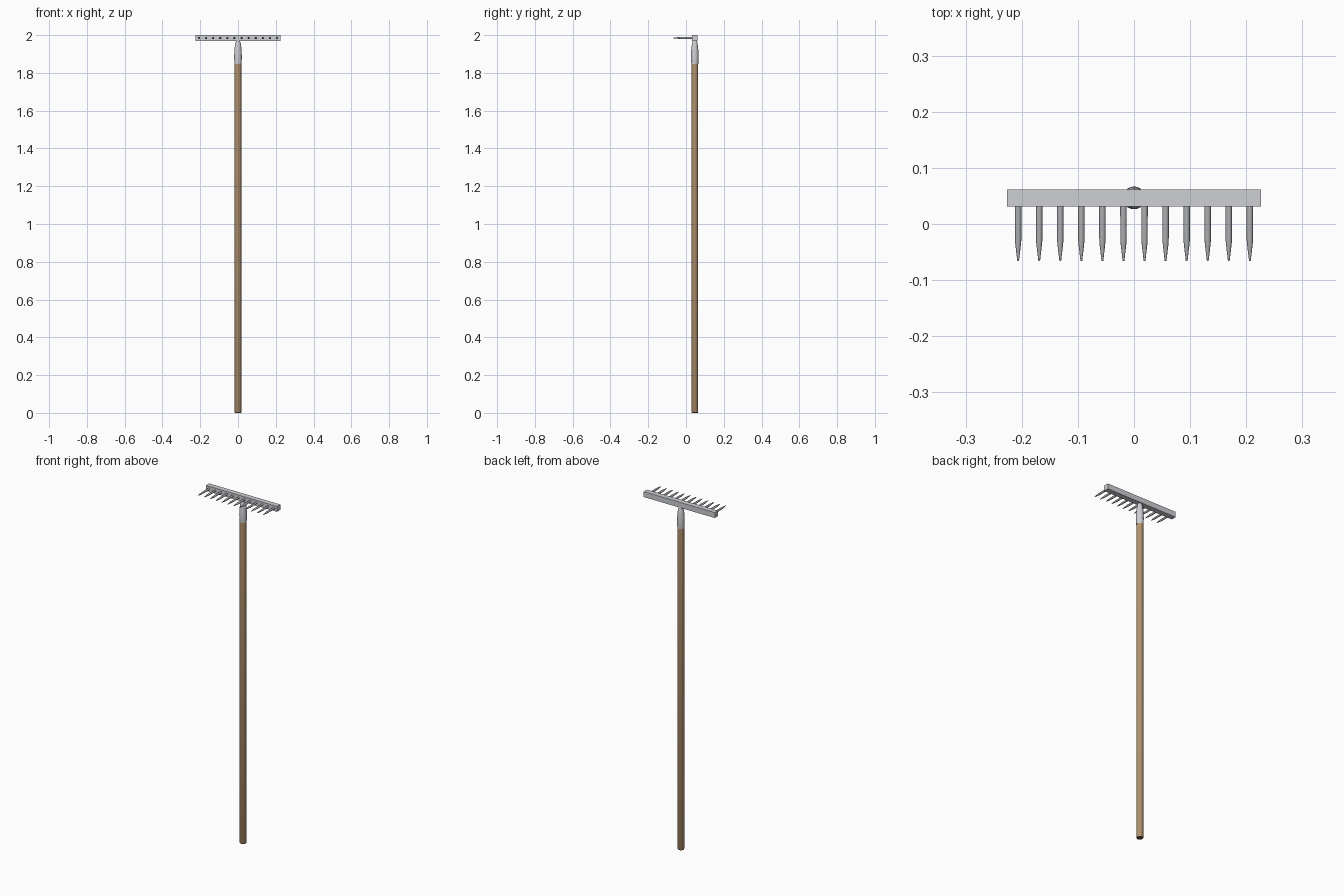
import bpy, bmesh, math
from mathutils import Matrix

if "Cube" in bpy.data.objects:
    bpy.data.objects.remove(bpy.data.objects["Cube"])

CY = 0.0465  # depth of the handle axis


def material(name, rgb):
    m = bpy.data.materials.new(name)
    m.diffuse_color = (*rgb, 1)
    m.use_nodes = True
    m.node_tree.nodes["Principled BSDF"].inputs["Base Color"].default_value = m.diffuse_color
    return m


wood = material("brown wood", (0.45, 0.29, 0.155))
dark_wood = material("dark wood end", (0.12, 0.075, 0.045))
steel = material("light steel", (0.62, 0.63, 0.66))
dark_steel = material("tine steel", (0.43, 0.435, 0.455))


def finish(name, bm, mat, smooth=True):
    bmesh.ops.recalc_face_normals(bm, faces=bm.faces)
    me = bpy.data.meshes.new(name)
    bm.to_mesh(me)
    bm.free()
    me.materials.append(mat)
    ob = bpy.data.objects.new(name, me)
    bpy.context.collection.objects.link(ob)
    if smooth:
        bpy.ops.object.select_all(action='DESELECT')
        ob.select_set(True)
        bpy.context.view_layer.objects.active = ob
        bpy.ops.object.shade_smooth_by_angle(angle=math.radians(40))
    return ob


def lathe(bm, profile, sides, matrix):
    # rings of (radius, height) joined into a capped solid
    rings = []
    for r, h in profile:
        rings.append([bm.verts.new(matrix @ Matrix.Translation((
            r * math.cos(2 * math.pi * i / sides),
            r * math.sin(2 * math.pi * i / sides), h)).to_translation())
            for i in range(sides)])
    for a, b in zip(rings, rings[1:]):
        for i in range(sides):
            j = (i + 1) % sides
            bm.faces.new((a[i], a[j], b[j], b[i]))
    bm.faces.new(rings[0][::-1])
    bm.faces.new(rings[-1])


axis = Matrix.Translation((0, CY, 0))

# long wooden handle with a slightly eased, dark bottom end
bm = bmesh.new()
lathe(bm, [(0.0155, 0), (0.018, 0.004), (0.018, 1.88)], 32, axis)
handle = finish("handle", bm, wood)
handle.data.materials.append(dark_wood)
for p in handle.data.polygons:
    if p.center.z < 0.003:
        p.material_index = 1

# metal socket that tapers into the head
bm = bmesh.new()
lathe(bm, [(0.0185, 1.848), (0.0198, 1.868), (0.0202, 1.885), (0.0195, 1.91),
           (0.0175, 1.935), (0.0145, 1.955), (0.011, 1.967), (0.01, 1.98)], 32, axis)
finish("socket", bm, steel)

# square head bar
bm = bmesh.new()
bmesh.ops.create_cube(bm, size=1, matrix=Matrix.Translation((0, CY, 1.9845))
                      @ Matrix.Diagonal((0.452, 0.03, 0.031, 1)))
finish("head_bar", bm, steel, smooth=False)

# row of twelve pointed tines facing forward
bm = bmesh.new()
for k in range(12):
    x = -0.2065 + k * 0.413 / 11
    m = Matrix.Translation((x, 0.036, 1.985)) @ Matrix.Rotation(math.pi / 2, 4, 'X')
    lathe(bm, [(0.0058, 0), (0.0056, 0.066), (0.0045, 0.077), (0.0015, 0.102)], 16, m)
finish("tines", bm, dark_steel)
